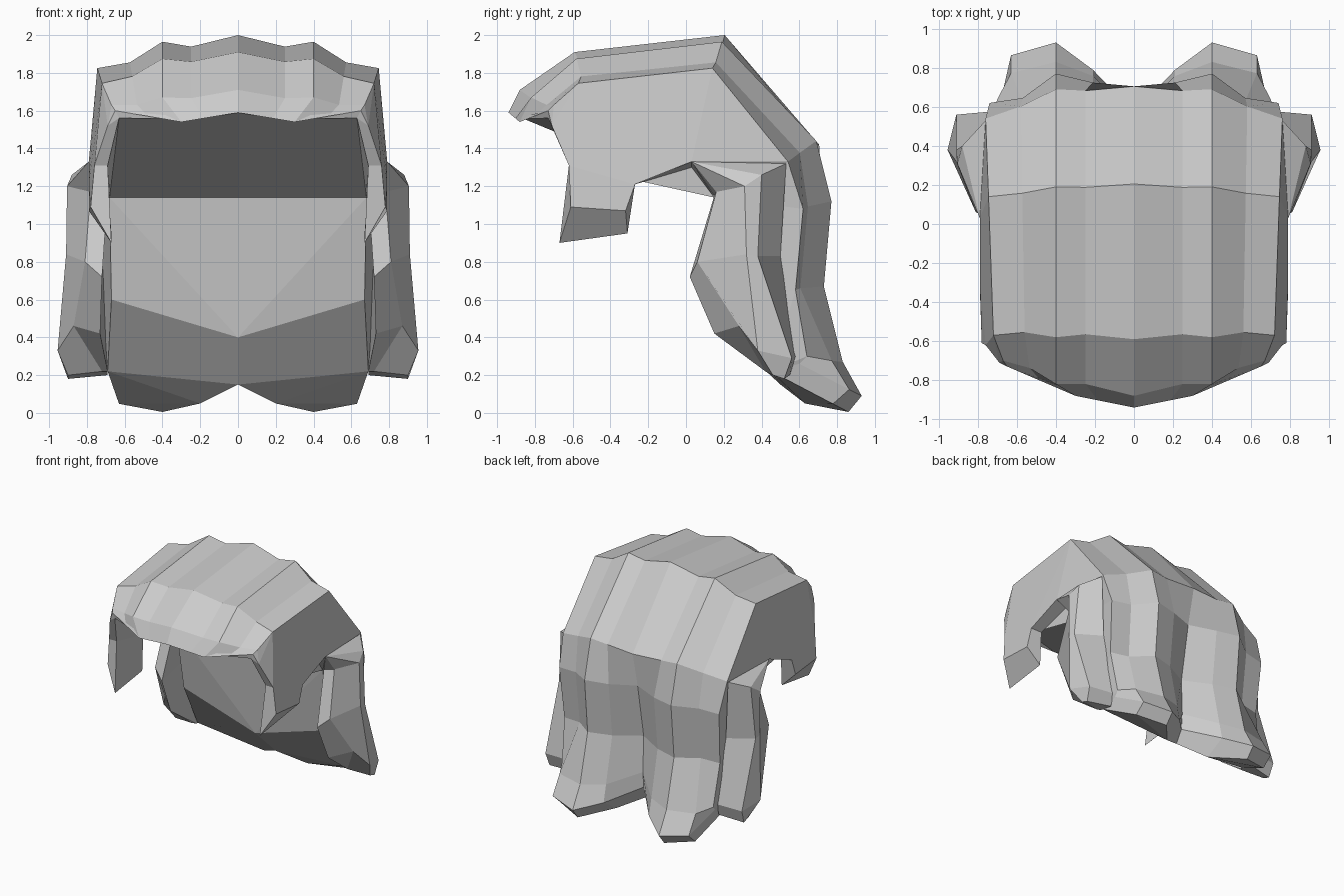
import bpy, bmesh
from mathutils import Vector

if "Cube" in bpy.data.objects:
    bpy.data.objects.remove(bpy.data.objects["Cube"])

def make(name, faces):
    """Build one object from half-model faces, mirrored in x and welded."""
    bm = bmesh.new()
    for s in (1, -1):
        for f in faces:
            pts = []
            for p in f:
                q = Vector((p[0] * s, p[1], p[2]))
                if all((q - r).length > 1e-4 for r in pts):
                    pts.append(q)
            if len(pts) > 2:
                bm.faces.new([bm.verts.new(q) for q in pts])
    bmesh.ops.remove_doubles(bm, verts=bm.verts, dist=1e-4)
    bmesh.ops.triangulate(bm, faces=[f for f in bm.faces if len(f.verts) > 4])
    bmesh.ops.recalc_face_normals(bm, faces=bm.faces)
    me = bpy.data.meshes.new(name)
    bm.to_mesh(me)
    bm.free()
    ob = bpy.data.objects.new(name, me)
    bpy.context.collection.objects.link(ob)
    return ob

def loft(rows, closed=False):
    out = []
    for a, b in zip(rows, rows[1:]):
        n = len(a)
        for i in range(n if closed else n - 1):
            j = (i + 1) % n
            out.append([a[i], a[j], b[j], b[i]])
    return out

# Key strands from fringe over the crown to the back tips, as (y, z)
centre = [(-.94, 1.59), (-.88, 1.71), (-.59, 1.91), (.205, 2.0), (.705, 1.42),
          (.64, 1.13), (.56, .68), (.57, .38), (.56, .25), (.50, .15)]
crest = [(-.88, 1.54), (-.82, 1.67), (-.58, 1.875), (.19, 1.965), (.69, 1.44),
         (.77, 1.12), (.73, .67), (.83, .27), (.93, .09), (.86, .005)]
edge = [(-.73, 1.60), (-.70, 1.63), (-.57, 1.745), (.14, 1.825), (.54, 1.33),
        (.62, 1.08), (.58, .65), (.64, .30), (.60, .26), (.45, .22)]
edge_x = [.65, .67, .72, .745, .76, .74, .72, .70, .69, .69]
groove = [0, .03, .035, .04, .015, .02, .02, .02, 0, 0]

# Grooves lie between the key strands, sunk inwards
rows = []
for i, (c, k, e) in enumerate(zip(centre, crest, edge)):
    c = Vector((0, *c))
    k = Vector((.30 if i == 0 else .40, *k))
    e = Vector((edge_x[i], *e))
    row = [c, c.lerp(k, .8 if 4 < i < 8 else .62), k, k.lerp(e, .5 if i < 7 else .2), e]
    if i >= 5:
        row[1].x = .21
    if i >= 7:
        row[3].x = .63
    for j in (1, 3):
        inward = Vector((0, 0, min(row[j].z, 1.0))) - row[j]
        inward.x = 0
        deep = .03 if j == 3 and i in (5, 6) else 0
        row[j] += inward.normalized() * (groove[i] + deep)
    rows.append(row)
rows[-1][1] = Vector((.20, .63, .05))
faces = loft(rows)

# Side sheet with pointed sideburn: outer and inner outline
outer = [(.79, .03, 1.33), (.79, -.27, 1.21), (.79, -.32, 1.07),
         (.78, -.61, 1.09), (.76, -.62, 1.31), (.69, -.71, 1.52)]
inner = [(.69, .03, 1.30), (.69, -.27, 1.21), (.67, -.31, .95),
         (.67, -.67, .90), (.69, -.62, 1.31), (.63, -.73, 1.56)]
col = [r[4] for r in rows]
faces += [[col[2], col[3], outer[1], outer[4]],
          [col[3], col[4], outer[0]], [col[3], outer[0], outer[1]],
          [col[0], col[1], col[2], outer[4], outer[5]],
          outer[1:5], inner[1:5], [outer[5], col[0], inner[5]]]
faces += loft([outer, inner])

# Underside: ceiling over the head, front wall and bottom of the back hair
wt, wm = (.68, .15, 1.14), (.67, .24, .60)
top, point = (0, .15, 1.14), (0, .23, .40)
r0, last = rows[0], rows[-1]
faces += [r0 + [inner[5]], [r0[0], inner[5], wt, top],
          [inner[5], inner[4], inner[1], inner[0], wt],
          [top, wt, point], [wt, wm, point],
          [point, wm, last[4], last[0]], last,
          col[4:] + [wm, wt, inner[0], outer[0]]]
make("hair_cap", faces)

# Flared locks behind the ears, folded inwards at the back
lock = [
    [(.69, .15, 1.15), (.78, .16, 1.17), (.905, .31, 1.20), (.88, .40, 1.26), (.76, .53, 1.32)],
    [(.72, .02, .72), (.81, .06, .80), (.91, .32, .84), (.91, .38, .83), (.72, .50, .83)],
    [(.73, .15, .42), (.87, .28, .46), (.955, .38, .33), (.91, .56, .29), (.69, .58, .30)],
    [(.69, .43, .22), (.72, .42, .22), (.90, .46, .20), (.90, .52, .18), (.69, .55, .20)],
]
ear = (.79, .03, 1.33)
roof = [[ear, a, b] for a, b in zip(lock[0], lock[0][1:])]
make("side_locks", loft(lock, True) + roof + [[ear, lock[0][4], lock[0][0]], lock[-1]])
